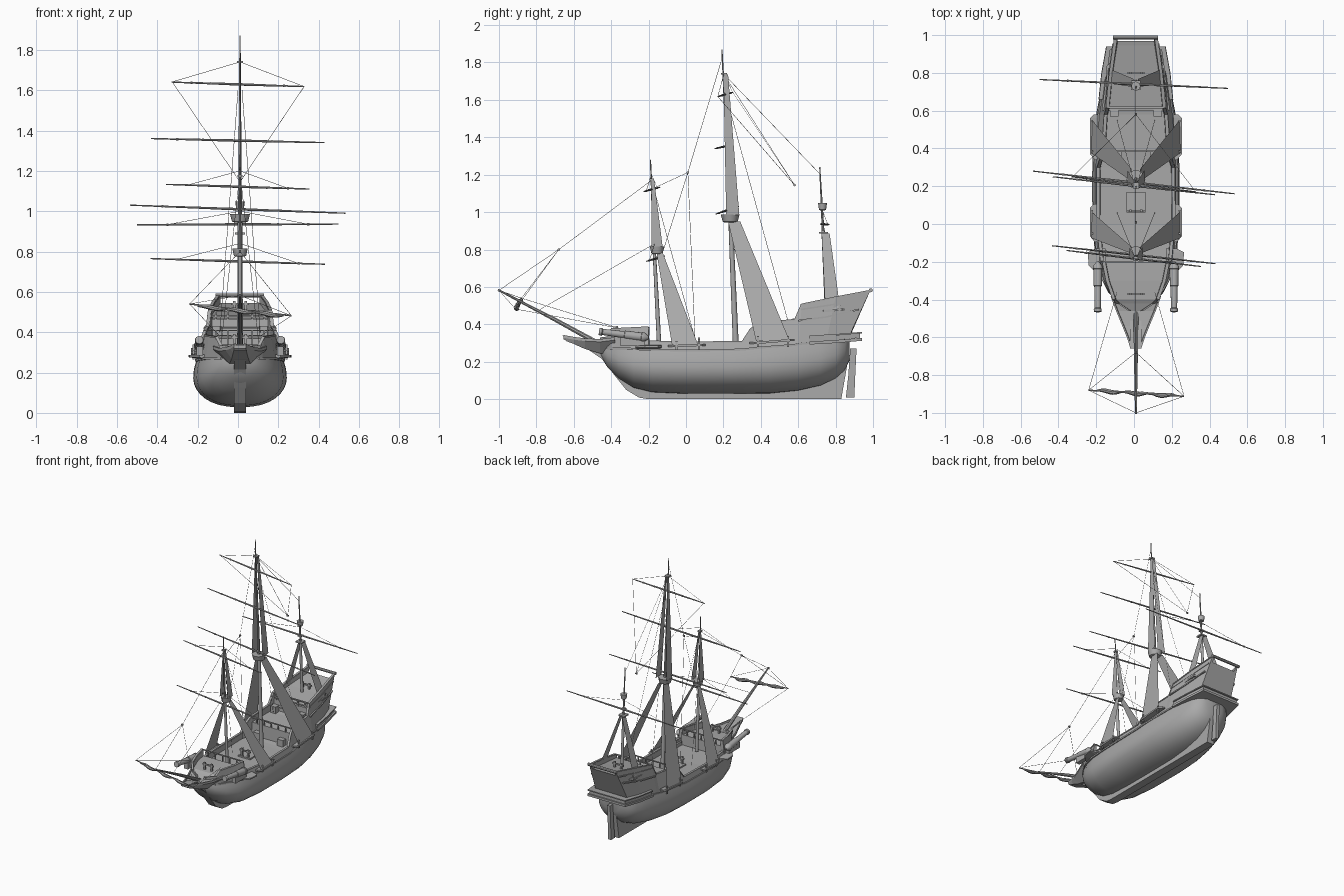
import bpy, bmesh, math
from mathutils import Vector
CX = 0.01  # centreline of the ship
GREY = bpy.data.materials.new("dark_grey")
GREY.diffuse_color = (.4, .4, .4, 1)

def make(name, verts, faces, smooth=None):
    me = bpy.data.meshes.new(name)
    me.from_pydata([(x + CX, y, z) for x, y, z in verts], [], faces)
    bm = bmesh.new(); bm.from_mesh(me)
    bmesh.ops.remove_doubles(bm, verts=bm.verts, dist=1e-5)
    bmesh.ops.recalc_face_normals(bm, faces=bm.faces)
    bm.to_mesh(me); bm.free()
    me.materials.append(GREY)
    ob = bpy.data.objects.new(name, me)
    bpy.context.collection.objects.link(ob)
    if smooth:
        bpy.context.view_layer.objects.active = ob
        bpy.ops.object.select_all(action='DESELECT'); ob.select_set(True)
        bpy.ops.object.shade_smooth_by_angle(angle=math.radians(smooth))
    return ob

def loft(name, rings, smooth=None):
    n = len(rings[0]); v = [p for r in rings for p in r]
    f = [(i*n+j, i*n+(j+1) % n, (i+1)*n+(j+1) % n, (i+1)*n+j)
         for i in range(len(rings)-1) for j in range(n)]
    f += [tuple(range(n)), tuple(range((len(rings)-1)*n, len(rings)*n))]
    return make(name, v, f, smooth)

def mirrored(half):
    return half + [(-x, y, z) for x, y, z in reversed(half)]

def plate(name, profile, x0, x1):
    return loft(name, [[(x, y, z) for y, z in profile] for x in (x0, x1)])

def box(name, x0, x1, y0, y1, z0, z1):
    return plate(name, [(y0, z0), (y1, z0), (y1, z1), (y0, z1)], x0, x1)

def spar(name, pts, radii, n=8):
    pts = [Vector(p) for p in pts]; rings = []
    d = (pts[-1] - pts[0]).normalized()
    u = d.cross(Vector((0.3, 0.2, 1)) if abs(d.z) < .9 else Vector((1, 0, 0))).normalized()
    w = d.cross(u)
    for p, r in zip(pts, radii):
        rings.append([tuple(p + r*(math.cos(a)*u + math.sin(a)*w))
                      for a in [2*math.pi*k/n for k in range(n)]])
    return loft(name, rings, 40)

def rope(a, b, r=.0012):
    spar("rigging_line", [a, b], [r, r], 4)

# rounded lower hull: y, half width, bottom z, top z
low = [(-.46, .03, .235, .28), (-.42, .095, .17, .275), (-.36, .148, .11, .27), (-.28, .188, .06, .265),
       (-.18, .215, .036, .262), (0, .23, .028, .26), (.25, .232, .028, .262), (.45, .225, .03, .275),
       (.6, .207, .045, .29), (.72, .183, .072, .305), (.8, .158, .11, .315), (.85, .125, .155, .322), (.875, .07, .21, .327)]
rings = []
for y, w, zb, zt in low:
    zc = zb + .62*(zt - zb)
    half = [(w*math.cos(a)**.85 + 1e-4, y, zc + (zc-zb)*math.sin(a)) for a in [-math.pi/2*(1 - k/8)*.999 for k in range(9)]]
    half += [(w*.985, y, zc + (zt-zc)*.5), (w*.93, y, zt)]
    rings.append(mirrored(half))
loft("lower_hull", rings, 45)

# upper hull with bulwarks: y low, y top, half low, half top, z low, z rail, z deck
up = [(-.46, -.46, .035, .04, .26, .33, .31), (-.42, -.42, .09, .1, .26, .335, .325),
      (-.4, -.4, .11, .12, .26, .375, .335), (-.3, -.3, .17, .155, .26, .38, .34),
      (-.2, -.2, .2, .175, .255, .385, .34), (-.196, -.196, .2, .185, .255, .31, .265),
      (0, 0, .215, .205, .25, .303, .262), (.3, .3, .215, .203, .255, .308, .268),
      (.34, .34, .213, .19, .26, .37, .27), (.38, .38, .21, .178, .265, .405, .275), (.384, .384, .21, .178, .265, .405, .37),
      (.58, .58, .195, .165, .28, .425, .38), (.6, .615, .19, .155, .285, .505, .385), (.602, .62, .19, .155, .285, .507, .465),
      (.75, .8, .17, .138, .30, .545, .5), (.87, .985, .135, .112, .32, .58, .545)]
rings = []
for y, yt, a, b, z0, z1, zd in up:
    t = min(.014, b*.4)
    rings.append(mirrored([(a*.9, y, z0), (a, y, z0 + .01), (b, yt, z1), (b-t, yt, z1), (b-t-.002, y*.15+yt*.85, zd)]))
loft("upper_hull", rings)

# wales and rails that follow the hull side
for s in (-1, 1):
    for name, zo, t, top in (("wale", .008, .012, 0), ("rail", 0, .007, 1)):
        r = []
        for y, yt, a, b, z0, z1, zd in up[1:]:
            x, yy, z = (b, yt, z1) if top else (a, y, z0 + zo)
            r.append([(s*(x-.012), yy, z-.004), (s*(x+t*.6), yy, z-.004), (s*(x+t*.6), yy, z+t*.6), (s*(x-.012), yy, z+t*.6)])
        loft(name, r)

# keel with stem, rudder, beak
plate("keel_and_stem", [(-.66, .342), (-.64, .31), (-.53, .27), (-.45, .215), (-.38, .125), (-.32, .05), (-.25, .008),
      (-.2, 0), (.83, 0), (.872, .24), (.8, .2), (-.2, .1), (-.38, .2), (-.46, .3), (-.58, .33)], -.03, .03)
plate("rudder", [(.855, .008), (.9, .008), (.905, .13), (.912, .27), (.878, .27), (.868, .13)], -.012, .012)
loft("beakhead", [mirrored([(.02 + w*.3, y, zb), (w, y, zt - .012), (w, y, zt + .003), (w-.009, y, zt + .003), (w-.011, y, zt-.008)])
     for y, w, zb, zt in ((-.38, .135, .24, .328), (-.46, .105, .245, .318), (-.54, .072, .268, .322), (-.6, .048, .295, .33), (-.655, .03, .32, .34))])

# stern gallery, transom ledge and poop trim
for z0, z1, e, y1 in ((.312, .328, .018, .94), (.328, .352, .008, .93), (.352, .36, .016, .94)):
    loft("stern_gallery", [[(-w-e, y, z0+d), (w+e, y, z0+d), (w+e, y, z1+d), (-w-e, y, z1+d)]
         for y, w, d in ((.66, .18, -.02), (.8, .165, -.012), (y1, .14, 0))])
for band in (((.6, .18, .415), (.75, .162, .435), (.925, .138, .475)), ((.615, .164, .475), (.78, .147, .5), (.955, .125, .532))):
    loft("poop_band", [[(-w, y, z), (w, y, z), (w, y, z+.009), (-w, y, z+.009)] for y, w, z in band])
spar("stern_rail", [(-.122, .988, .582), (.118, .988, .582)], [.011, .011])
box("poop_front_rail", -.15, .15, .612, .622, .503, .51)
box("quarterdeck_rail", -.17, .17, .38, .388, .405, .412)
box("forecastle_rail", -.17, .17, -.203, -.195, .38, .387)
for x in [-.12 + .06*i for i in range(5)]:
    box("rail_post", x-.004, x+.004, .614, .622, .46, .505)
    box("rail_post", x-.004, x+.004, .38, .388, .37, .41)
    box("rail_post", x-.004, x+.004, -.203, -.195, .34, .385)

# deck fittings
box("main_hatch", -.05, .05, .06, .17, .262, .274)
for s in (-1, 1):
    box("deck_ladder", s*.115-.022, s*.115+.022, .57, .61, .37, .43)
    box("waist_ladder", s*.1-.025, s*.1+.025, .345, .385, .265, .32)
for y, z in ((.07, .274), (-.37, .335), (.8, .5)):
    box("bitt_bar", -.045, .045, y-.005, y+.005, z+.035, z+.045)
    for s in (-1, 1):
        box("bitt_post", s*.028-.006, s*.028+.006, y-.006, y+.006, z-.01, z+.055)

# channels with deadeye posts, and bow cannons
for s in (-1, 1):
    for y0, y1, z0, z1 in ((-.065, .085, .284, .29), (.37, .56, .3, .316), (.735, .835, .47, .48)):
        xo, xi = (.243, .2) if y0 < .6 else (.155, .13)
        loft("channel", [[(s*xi, y, z-.006), (s*x, y, z-.006), (s*x, y, z+.006), (s*xi, y, z+.006)]
             for y, x, z in ((y0-.03, xo-.025, z0), (y0, xo, z0), (y1, xo, z1), (y1+.02, xo-.02, z1))])
        for k in (0, 1):
            y = y0 + .015 + (y1-y0-.03)*k
            box("deadeye", s*(xo-.012)-.005, s*(xo-.012)+.005, y-.005, y+.005, z0-.02, z1+.022)
    loft("cannon_platform", [[(s*.16, y, .262), (s*x, y, .276), (s*x, y, .286), (s*.16, y, .292)]
         for y, x in ((-.27, .2), (-.22, .25), (-.15, .255), (-.13, .215))])
    box("cannon_carriage", s*.2-.016, s*.2+.016, -.35, -.22, .285, .33)
    ys = (-.465, -.45, -.445, -.33, -.328, -.24, -.238, -.225, -.2)
    spar("cannon", [(s*.202, y, .362 + (y+.465)*-.13) for y in ys], [.02, .022, .017, .019, .023, .024, .027, .027, .008], 12)

# masts: base, top of lower mast, topmast head
masts = {"fore": [(0, -.143, .28), (0, -.17, .8), (0, -.19, 1.28)],
         "main": [(0, .268, .25), (0, .238, .97), (0, .192, 1.87)],
         "mizzen": [(0, .757, .4), (0, .733, .9), (0, .715, 1.24)]}
for name, p in masts.items():
    r = .016 if name == "main" else .012
    spar(name + "_lower_mast", p[:2], [r, r*.75], 10)
    spar(name + "_topmast", p[1:], [r*.6, .003])

def top(name, y, z, r, h):
    spar(name, [(0, y, z), (0, y, z+.004), (0, y, z+h), (0, y, z+h)], [r*.6, r*.8, r, r*.86], 12)
top("fore_top", -.155, .775, .038, .04)
top("main_top", .236, .945, .05, .042)
top("mizzen_top", .73, 1.01, .024, .038)
for y, z, r in ((-.183, 1.17, .012), (.203, 1.735, .016), (.735, .885, .025), (.733, .93, .014)):
    box("mast_cap", -r, r, y-r, y+r, z, z+.01)

# shroud sheets: top x, y0, y1, z and bottom x, y0, y1, z
for s in (-1, 1):
    for tx, t0, t1, tz, bx, b0, b1, bz in ((.018, -.158, -.125, .785, .235, -.075, .065, .29),
            (.022, .225, .29, .95, .235, .375, .555, .31), (.012, .725, .768, .885, .148, .745, .825, .48),
            (.006, -.186, -.17, 1.17, .034, -.185, -.125, .815), (.008, .2, .225, 1.735, .045, .215, .285, .985)):
        make("shrouds", [(s*tx, t0, tz), (s*tx, t1, tz), (s*bx, b1, bz), (s*bx, b0, bz)], [(0, 1, 2, 3)])

# yards, each slightly braced round: half length, y left/right, z left/right, lift point
yards = [("main_yard", .53, .28, .16, 1.03, .99, None), ("main_topsail_yard", .425, .25, .155, 1.36, 1.34, None),
         ("main_topgallant_yard", .325, .25, .17, 1.64, 1.618, (0, .203, 1.74)),
         ("fore_yard", .428, -.115, -.21, .765, .737, (0, -.165, .84)), ("fore_topsail_yard", .352, -.14, -.225, 1.133, 1.11, (0, -.185, 1.2)),
         ("mizzen_yard", .495, .765, .718, .933, .936, (0, .733, 1.0))]
for name, h, y0, y1, z0, z1, lift in yards:
    L, R = Vector((-h-.015, y0, z0)), Vector((h-.007, y1, z1))
    spar(name, [L, L.lerp(R, .5), R], [.003, .0065, .003])
    for t in (.15, .3, .7, .85):
        c = L.lerp(R, t); e = (R-L).normalized()*.005
        spar("yard_block", [c-e, c+e], [.006, .006], 6)
        if lift and t in (.15, .85):
            rope(lift, c if h > .34 else (L if t < .5 else R))
tg = [(-.335, .25, 1.64), (.318, .17, 1.618)]

# bowsprit, its yard and furled sail
spar("bowsprit", [(0, -.38, .25), (0, -.7, .425), (0, -1, .582)], [.015, .011, .005])
sp = [(-.25, -.88, .54), (.255, -.912, .482)]
spar("sprit_yard", sp, [.004, .004])
pts = [Vector(sp[0]).lerp(Vector(sp[1]), .08 + .84*k/24) for k in range(25)]
spar("furled_sail", [p + Vector((0, .004*math.sin(k*.9), -.006+.003*math.sin(k*.8))) for k, p in enumerate(pts)],
     [.004 + .009*abs(math.sin(k*math.pi/8)) for k in range(25)], 8)

# standing and running rigging
tip, fore_head, main_head = (0, -1, .582), (0, -.185, 1.17), (0, .2, 1.74)
blk, mblk, sblk = (0, .01, 1.212), (0, .58, 1.145), (0, -.68, .8)
for a, b in ((tip, sblk), (sblk, fore_head), ((0, -.78, .48), (0, -.17, .83)), (blk, (0, .192, 1.82)),
             (blk, (0, -.19, 1.12)), (blk, (0, -.12, .8)), (main_head, (0, .72, 1.2)), (main_head, mblk), (blk, (0, .05, .28))):
    rope(a, b)
for s, e, t in ((-1, sp[0], tg[0]), (1, sp[1], tg[1])):
    for a, b in ((e, tip), (e, (s*.1, -.36, .38)), (e, sblk), (t, mblk),
                 ((s*.01, .22, 1.6), (s*.1, .55, .4)), ((s*.008, -.17, 1.12), (s*.1, .06, .28))):
        rope(a, b)
for p in (blk, mblk, sblk, tip):
    spar("rigging_block", [(-.006, p[1], p[2]), (.006, p[1], p[2])], [.007, .007])
